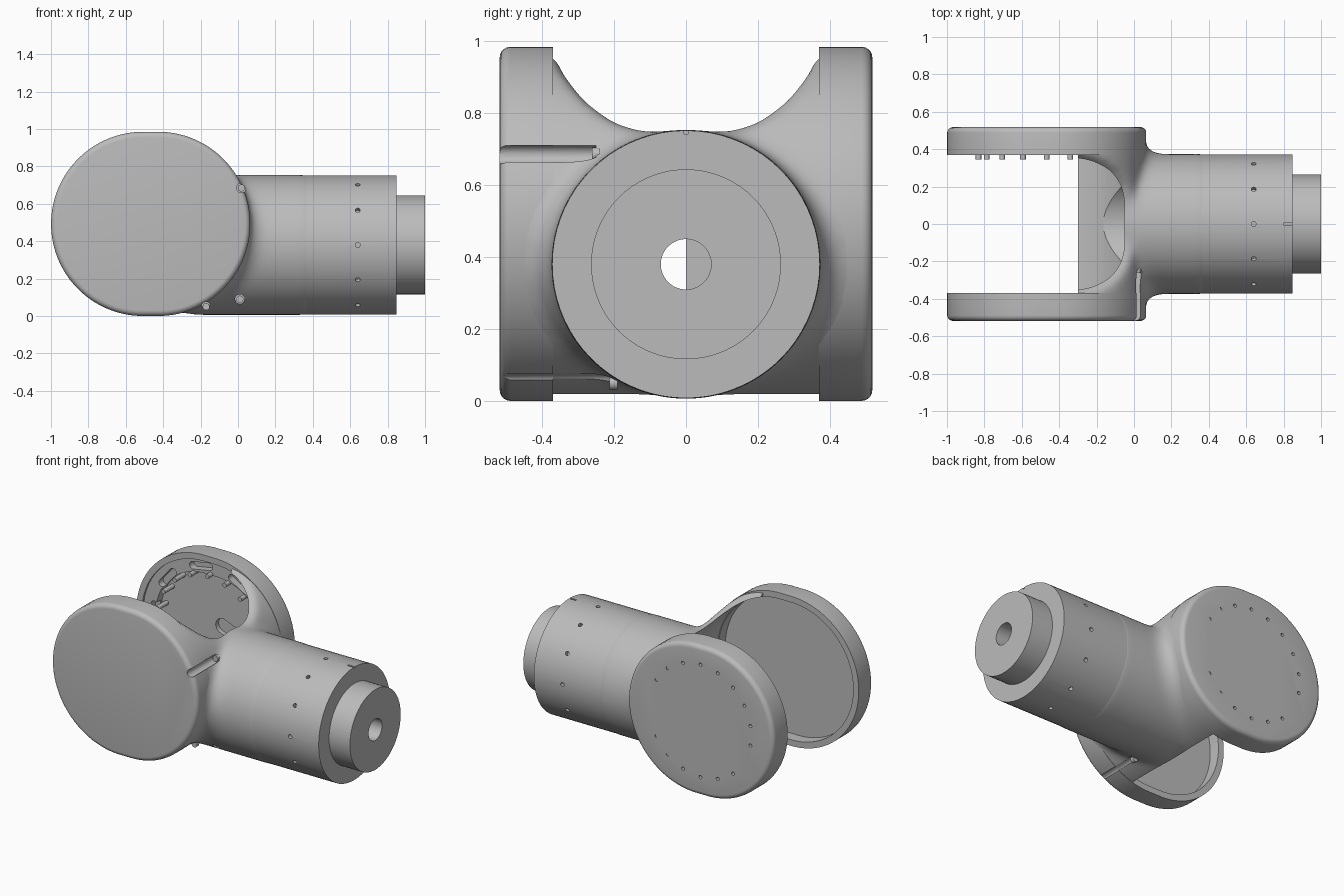
import bpy, bmesh
from math import sin, cos, pi, radians, sqrt
from mathutils import Vector

if "Cube" in bpy.data.objects:
    bpy.data.objects.remove(bpy.data.objects["Cube"])

grey = bpy.data.materials.new("machined grey")
grey.use_nodes = True
grey.diffuse_color = (0.5, 0.5, 0.5, 1)
grey.node_tree.nodes["Principled BSDF"].inputs["Base Color"].default_value = (0.5, 0.5, 0.5, 1)

AXIS_Z = 0.38            # height of the barrel axis
BARREL_R = 0.372
HUB_Z = 0.4925           # height of the fork axis
HUB_R = 0.4925           # fork cheek radius
HUB_X = (-0.507, -0.427)  # centres of the two rounded ends
CHEEK = 0.518            # outer half width
INNER = 0.37             # inner half width


# ---- helpers ----
def stadium(y, r, n=96):
    ring = []
    for i in range(n):
        a = 2 * pi * (i + 0.5) / n
        ring.append(Vector((HUB_X[cos(a) > 0] + r * cos(a), y, HUB_Z + r * sin(a))))
    return ring


def circle(x, r, n=72):
    return [Vector((x, r * cos(2 * pi * i / n), AXIS_Z + r * sin(2 * pi * i / n)))
            for i in range(n)]


def loft(name, rings, closed=False):
    bm = bmesh.new()
    rows = [[bm.verts.new(p) for p in ring] for ring in rings]
    n = len(rows[0])
    pairs = list(zip(rows, rows[1:]))
    if closed:
        pairs.append((rows[-1], rows[0]))
    else:
        bm.faces.new(rows[0])
        bm.faces.new(rows[-1])
    for a, b in pairs:
        for i in range(n):
            j = (i + 1) % n
            bm.faces.new((a[i], a[j], b[j], b[i]))
    return finish(name, bm)


def finish(name, bm):
    bmesh.ops.recalc_face_normals(bm, faces=bm.faces)
    mesh = bpy.data.meshes.new(name)
    bm.to_mesh(mesh)
    bm.free()
    mesh.materials.append(grey)
    obj = bpy.data.objects.new(name, mesh)
    bpy.context.scene.collection.objects.link(obj)
    return obj


def rods(name, spans, r, n=16):
    """One mesh of cylinders, each running from point a to point b."""
    bm = bmesh.new()
    for a, b in spans:
        a, b = Vector(a), Vector(b)
        d = b - a
        m = d.to_track_quat('Z', 'Y').to_matrix().to_4x4()
        m.translation = (a + b) / 2
        bmesh.ops.create_cone(bm, cap_ends=True, segments=n, radius1=r, radius2=r,
                              depth=d.length, matrix=m)
    return finish(name, bm)


def box(name, lo, hi):
    x0, y0, z0 = lo
    x1, y1, z1 = hi
    return loft(name, [[Vector((x, y, z)) for y, z in
                        ((y0, z0), (y1, z0), (y1, z1), (y0, z1))] for x in (x0, x1)])


def slot(name, centre, angle, length, r, y0, y1):
    """Round-ended bar running along y, its long axis at an angle in x-z."""
    along = Vector((cos(angle), 0, sin(angle)))
    across = Vector((-sin(angle), 0, cos(angle)))
    ring = []
    for i in range(24):
        t = 2 * pi * (i + 0.5) / 24
        end = length / 2 - r if cos(t) > 0 else r - length / 2
        ring.append(centre + along * (end + r * cos(t)) + across * r * sin(t))
    return loft(name, [[p + Vector((0, y, 0)) for p in ring] for y in (y0, y1)])


def bake(obj):
    bpy.context.view_layer.update()
    deps = bpy.context.evaluated_depsgraph_get()
    mesh = bpy.data.meshes.new_from_object(obj.evaluated_get(deps))
    obj.modifiers.clear()
    obj.data = mesh


def combine(obj, other, op='DIFFERENCE'):
    mod = obj.modifiers.new("combine", 'BOOLEAN')
    mod.operation, mod.object, mod.solver = op, other, 'EXACT'
    bake(obj)
    bpy.data.objects.remove(other)


def hub_point(angle, r, y):
    a = radians(angle)
    return Vector((-0.467 + r * cos(a), y, HUB_Z + r * sin(a)))


# ---- fork cheeks: rounded cups open toward the middle ----
def cheek(name, side):
    section = [(0.445, 0.452), (INNER, 0.452), (INNER, HUB_R)]
    for k in range(6):
        a = k * pi / 10
        section.append((CHEEK - 0.03 + 0.03 * sin(a), HUB_R - 0.03 + 0.03 * cos(a)))
    return loft(name, [stadium(side * y, r) for y, r in section])


front_cheek = cheek("front_cheek", -1)
back_cheek = cheek("back_cheek", 1)

# screw holes through the outside of the back cheek, pins on its inside
angles = [a for a in range(10, 370, 20) if a not in (10, 210, 350)]
combine(back_cheek, rods("hole_cutter", [(hub_point(a, 0.37, 0.49), hub_point(a, 0.37, 0.6))
                                         for a in angles], 0.011))
rods("back_pins", [(hub_point(a, 0.37, 0.345), hub_point(a, 0.37, 0.46)) for a in angles], 0.015)

# cable slot sunk in the floor of the back cheek
combine(back_cheek, slot("cable_cutter", Vector((-0.35, 0, 0.48)), radians(-22),
                         0.26, 0.05, 0.4, 0.475))

# mounting ring with curved slots inside the back cheek
mount_ring = loft("mounting_ring", [stadium(y, r) for y, r in
                  ((0.385, 0.454), (0.385, 0.365), (0.45, 0.365), (0.45, 0.454))], True)
for mid in (60, 100, 140, 180, 220, 260):
    combine(mount_ring, slot("slot_cutter", hub_point(mid, 0.412, 0), radians(mid + 90),
                             0.17, 0.024, 0.36, 0.43))

# ---- neck: saddle blending the cheeks into the barrel ----
neck = loft("neck", [stadium(y, HUB_R - 0.002) for y in (-0.513, 0.513)])


# fillet collar: grows out of the cheek edge, hugs the barrel, fades at top and bottom
def collar_ring(side, t):
    ring = []
    for p in stadium(0, 1):
        z = HUB_Z + HUB_R * (p.z - HUB_Z)
        fade = max(0, 1 - ((z - AXIS_Z) / 0.38) ** 2)
        q = HUB_R - 0.012 + 0.142 * fade * (1 - sin(t))
        centre = HUB_X[0] if p.x < -0.467 else HUB_X[1]
        out = p - Vector((centre, 0, HUB_Z))
        point = Vector((centre, 0, HUB_Z)) + out * q
        barrel_y = sqrt(max(0.0004, BARREL_R ** 2 - (point.z - AXIS_Z) ** 2))
        point.y = side * (barrel_y + 0.095 * (1 - cos(t)) - 0.004)
        ring.append(point)
    return ring


steps = [k * pi / 16 for k in range(9)]
combine(neck, loft("collar", [collar_ring(-1, t) for t in reversed(steps)]
                   + [collar_ring(1, t) for t in steps]), 'UNION')

half = [(0.06, 0.745), (0.12, 0.748), (0.2, 0.772), (0.28, 0.83),
        (0.34, 0.905), (0.365, 0.96), (INNER, 1.2)]
valley = [(-y, z) for y, z in reversed(half)] + half
combine(neck, loft("valley_cutter", [[Vector((x, y, z)) for y, z in valley]
                                     for x in (-1.2, 0.5)]))
combine(neck, loft("neck_tube", [circle(x, 0.375) for x in (-0.25, 0.4)]), 'UNION')
remesh = neck.modifiers.new("remesh", 'REMESH')
remesh.mode, remesh.voxel_size = 'VOXEL', 0.012
relax = neck.modifiers.new("relax", 'SMOOTH')
relax.factor, relax.iterations = 0.5, 55
bake(neck)

# opening between the cheeks, then the hollow leading into the barrel
combine(neck, box("rear_cutter", (-1.3, -1, -1), (-0.3, 1, 2)))
combine(neck, loft("opening_cutter", [stadium(y, 0.456) for y in (-0.446, 0.446)]))
combine(neck, loft("hollow_cutter", [circle(x, r) for x, r in
        ((-0.5, 0.26), (0.2, 0.26), (0.2, 0.072), (0.6, 0.072))]))

# screw channels entering from the front, a sunk screw head at the end of each
channels = [(0.018, 0.685, -0.25), (0.01, 0.09, -0.2), (-0.17, 0.05, -0.2)]
for part in (neck, front_cheek):
    combine(part, rods("channel_cutter", [((x, -0.6, z), (x, y, z))
                                          for x, z, y in channels], 0.026, 24))
rods("channel_screws", [((x, y - 0.012, z), (x, y + 0.01, z)) for x, z, y in channels], 0.019, 24)

# half wall inside the hollow
box("inner_half_wall", (0.12, 0, 0.2), (0.15, 0.25, 0.56))

# ---- barrel with stepped end boss and through bore ----
barrel = loft("barrel", [circle(x, r) for x, r in
              ((0.22, 0.32), (0.22, BARREL_R), (0.848, BARREL_R), (0.848, 0.264),
               (1.0, 0.264), (1.0, 0.07), (0.3, 0.07), (0.3, 0.32))], True)
spokes = []
for k in range(12):
    d = Vector((0, cos(k * pi / 6), sin(k * pi / 6)))
    base = Vector((0.64, 0, AXIS_Z))
    spokes.append((base + d * 0.345, base + d * 0.45))
combine(barrel, rods("radial_cutter", spokes, 0.013))
combine(barrel, box("notch_cutter", (0.8, -0.006, 0.742), (0.9, 0.006, 0.8)))

# ---- shading ----
bpy.ops.object.select_all(action='DESELECT')
for obj in bpy.context.scene.objects:
    if obj.type == 'MESH' and grey.name in obj.data.materials:
        obj.select_set(True)
        bpy.context.view_layer.objects.active = obj
bpy.ops.object.shade_smooth_by_angle(angle=radians(30))
